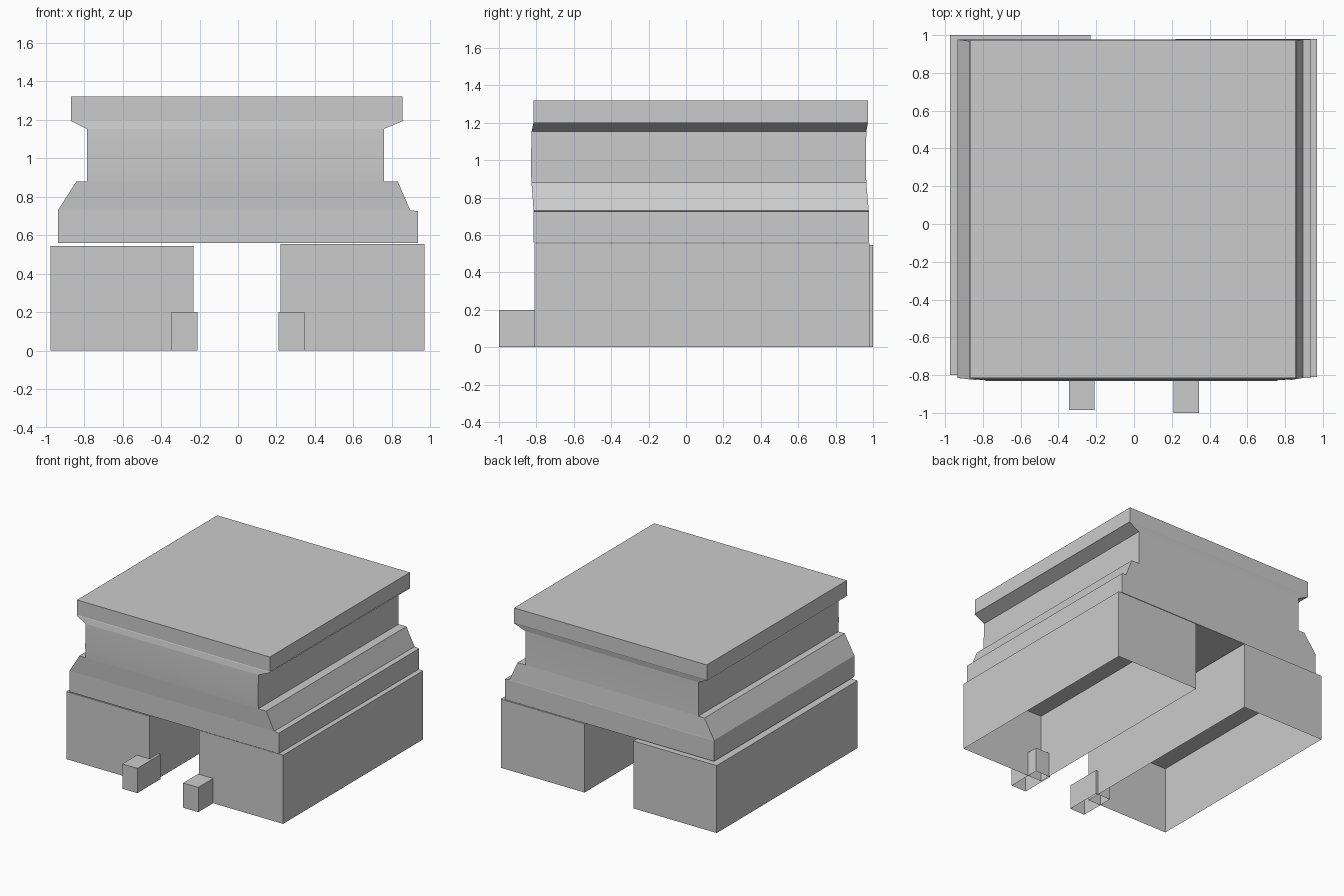
import bpy, bmesh

if "Cube" in bpy.data.objects:
    bpy.data.objects.remove(bpy.data.objects["Cube"])


def tiers(name, rings, bottom=False, top=False):
    """Skin a stack of rectangles (x0, x1, y0, y1, z), with optional end caps."""
    bm = bmesh.new()
    loops = [[bm.verts.new(p) for p in
              ((x0, y0, z), (x1, y0, z), (x1, y1, z), (x0, y1, z))]
             for x0, x1, y0, y1, z in rings]
    for a, b in zip(loops, loops[1:]):
        for i in range(4):
            j = (i + 1) % 4
            bm.faces.new((a[i], a[j], b[j], b[i]))
    if bottom:
        bm.faces.new(loops[0][::-1])
    if top:
        bm.faces.new(loops[-1])
    mesh = bpy.data.meshes.new(name)
    bm.to_mesh(mesh)
    bm.free()
    obj = bpy.data.objects.new(name, mesh)
    bpy.context.collection.objects.link(obj)
    return obj


def hollow_box(name, x0, x1, y0, y1, h):
    """Box standing on the ground, open underneath."""
    return tiers(name, [(x0, x1, y0, y1, 0), (x0, x1, y0, y1, h)], top=True)


# Two long legs, hollow underneath
hollow_box("left_leg", -0.975, -0.23, -0.80, 1.0, 0.545)
hollow_box("right_leg", 0.22, 0.97, -0.81, 0.98, 0.555)

# Small blocks poking out of the leg fronts
hollow_box("left_front_block", -0.345, -0.21, -0.985, -0.69, 0.20)
hollow_box("right_front_block", 0.21, 0.345, -1.0, -0.72, 0.20)

# Straight band resting on the legs, with its upper ledge
foot = (-0.935, 0.895, -0.815, 0.977, 0.73)
tiers("base_band", [(-0.935, 0.935, -0.815, 0.978, 0.56),
                    (-0.935, 0.935, -0.815, 0.978, 0.725),
                    foot], bottom=True)

# Sloping tier and the ledge around the neck
neck_foot = (-0.785, 0.76, -0.826, 0.964, 0.88)
tiers("sloped_tier", [foot, (-0.84, 0.83, -0.826, 0.964, 0.88), neck_foot])

# Recessed neck with slightly bulging front
neck_top = (-0.785, 0.76, -0.825, 0.964, 1.153)
neck = tiers("neck", [neck_foot, (-0.785, 0.76, -0.83, 0.962, 0.97), neck_top])
for poly in neck.data.polygons:
    poly.use_smooth = abs(poly.normal.y) > 0.9

# Flared lip and flat top slab
tiers("top_slab", [neck_top,
                   (-0.87, 0.86, -0.817, 0.972, 1.195),
                   (-0.868, 0.855, -0.815, 0.974, 1.20),
                   (-0.868, 0.855, -0.815, 0.974, 1.32)], top=True)
